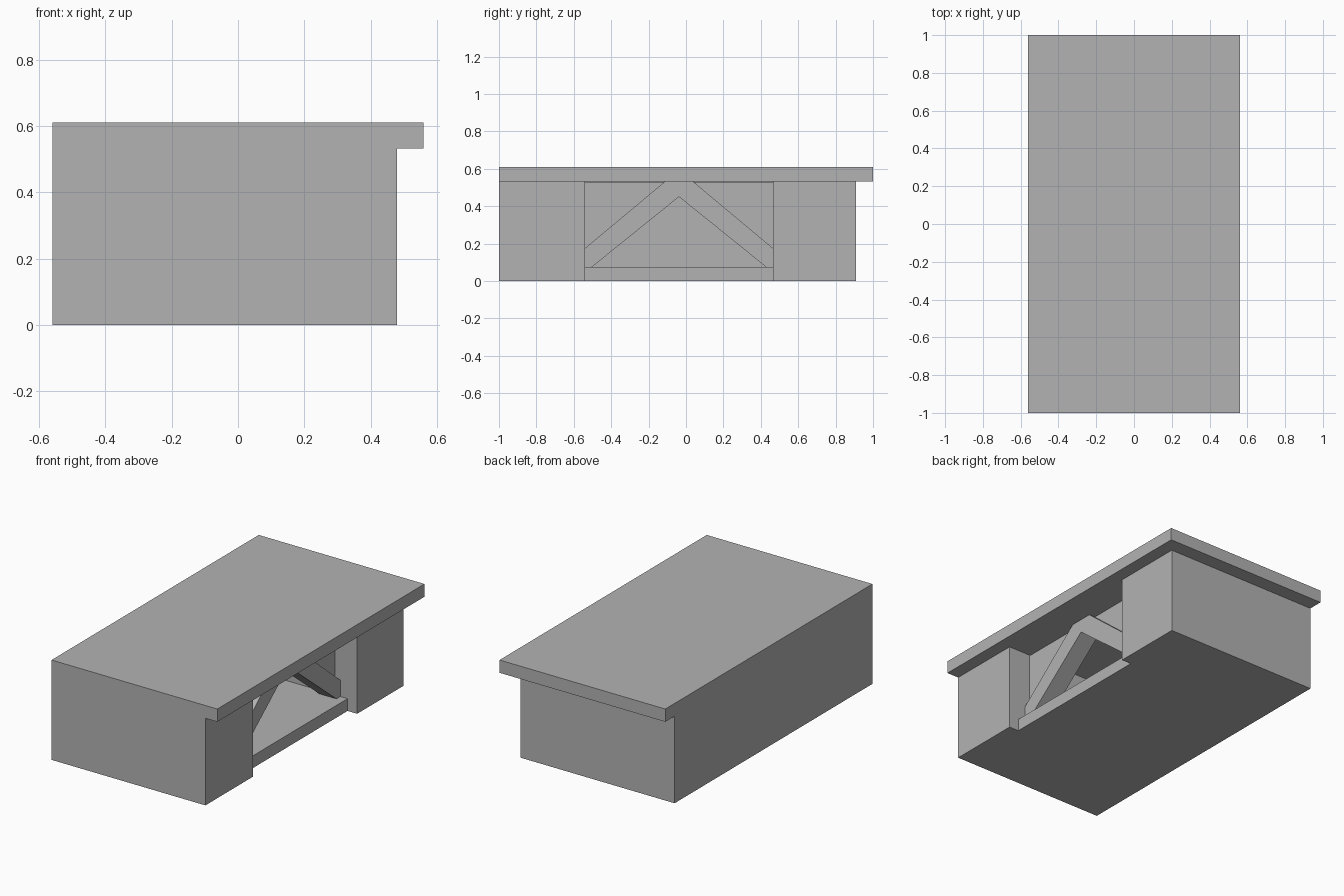
import bpy
import bmesh

cube = bpy.data.objects.get("Cube")
if cube:
    bpy.data.objects.remove(cube, do_unlink=True)

grey = bpy.data.materials.new("plain_grey")
grey.use_nodes = True
GREY = (0.45, 0.45, 0.45, 1)
grey.diffuse_color = GREY
grey.node_tree.nodes["Principled BSDF"].inputs["Base Color"].default_value = GREY


def prism(name, outline, axis, low, high):
    """Extrude a flat outline along x (outline in y, z) or z (outline in x, y)."""
    bm = bmesh.new()
    place = (lambda a, b: (low, a, b)) if axis == "x" else (lambda a, b: (a, b, low))
    face = bm.faces.new([bm.verts.new(place(a, b)) for a, b in outline])
    moved = bmesh.ops.extrude_face_region(bm, geom=[face])["geom"]
    shift = (high - low, 0, 0) if axis == "x" else (0, 0, high - low)
    verts = [v for v in moved if isinstance(v, bmesh.types.BMVert)]
    bmesh.ops.translate(bm, vec=shift, verts=verts)
    bmesh.ops.recalc_face_normals(bm, faces=bm.faces)
    mesh = bpy.data.meshes.new(name)
    bm.to_mesh(mesh)
    bm.free()
    mesh.materials.append(grey)
    obj = bpy.data.objects.new(name, mesh)
    bpy.context.collection.objects.link(obj)
    return obj


def rectangle(a0, a1, b0, b1):
    return [(a0, b0), (a1, b0), (a1, b1), (a0, b1)]


# Main dimensions
BACK, FRONT = -0.56, 0.48        # closed and open long sides
NEAR, FAR = -0.54, 0.465         # ends of the opening
INNER = -0.48                    # inner face of the closed side
FLOOR, CEILING, TOP = 0.075, 0.532, 0.61
MID = (NEAR + FAR) / 2

# Top slab, overhanging on two sides
prism("top_slab", rectangle(BACK, 0.56, -1, 1), "z", CEILING, TOP)

# Walls and end blocks around the open recess
prism("body_walls", [(BACK, -1), (FRONT, -1), (FRONT, NEAR), (INNER, NEAR),
                     (INNER, FAR), (FRONT, FAR), (FRONT, 0.91), (BACK, 0.91)],
      "z", 0, CEILING)

# Floor of the recess, set back from the end blocks
prism("recess_floor", rectangle(INNER, 0.415, NEAR, FAR), "z", 0, FLOOR)

# Triangular opening shared by the panel and the braces
opening = [(MID + 0.465, FLOOR), (MID, 0.45), (MID - 0.465, FLOOR)]

# Recessed panel behind the braces
prism("recess_panel", [(NEAR, FLOOR), (NEAR, 0.528), (FAR, 0.528), (FAR, FLOOR)]
      + opening, "x", 0.25, 0.33)

# Sloping braces meeting under the slab
prism("sloping_braces", [(NEAR, FLOOR), (NEAR, 0.175), (MID - 0.075, CEILING),
                         (MID + 0.075, CEILING), (FAR, 0.175), (FAR, FLOOR)]
      + opening, "x", 0.33, 0.366)
